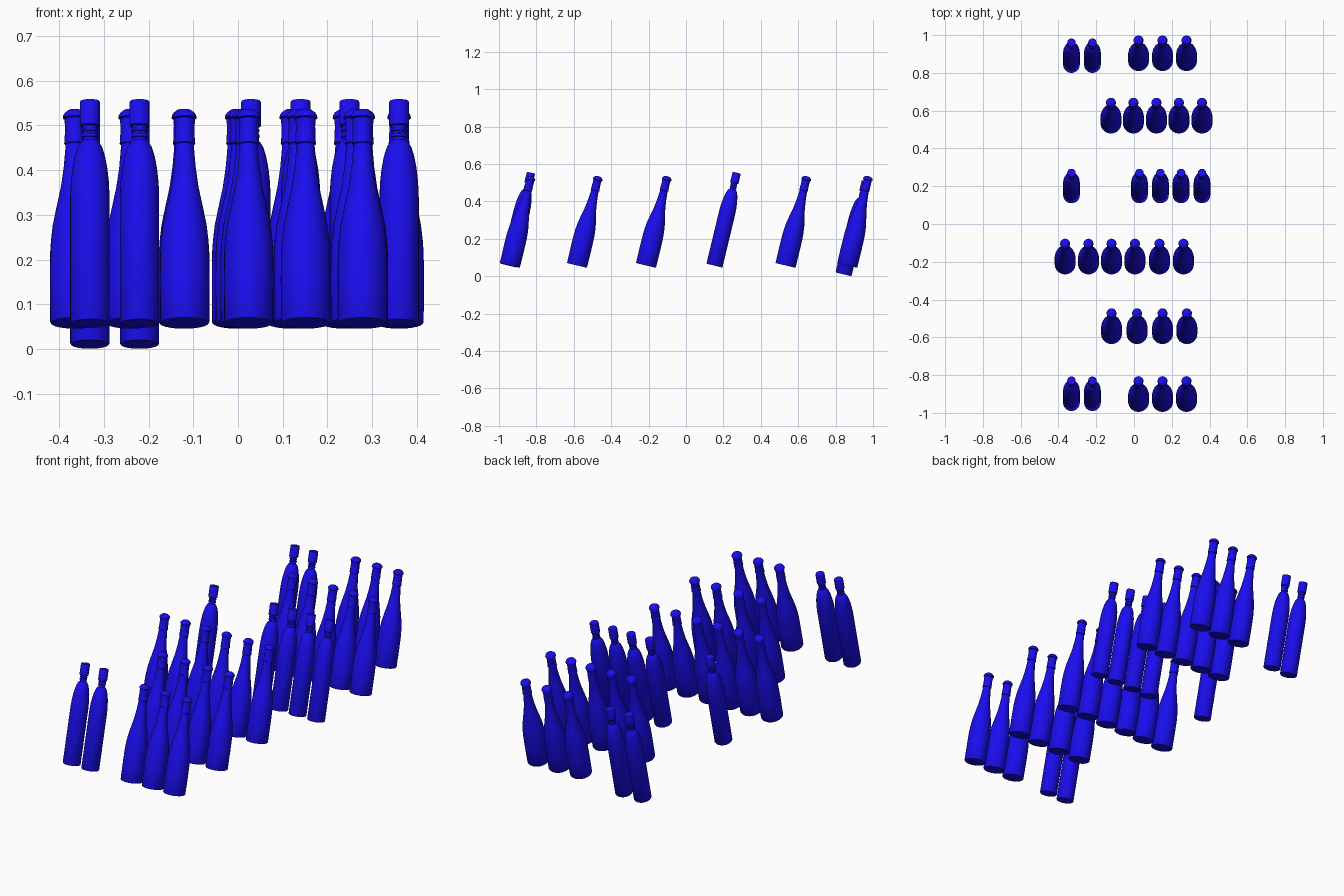
import bpy, bmesh, math
from mathutils import Matrix

if "Cube" in bpy.data.objects:
    bpy.data.objects.remove(bpy.data.objects["Cube"])

TILT = math.radians(13.5)
SEGMENTS = 32

glass = bpy.data.materials.new("blue_glass")
glass.diffuse_color = (0.01, 0.004, 0.85, 1)
glass.use_nodes = True
glass.node_tree.nodes["Principled BSDF"].inputs["Base Color"].default_value = glass.diffuse_color


def lathe(bm, profile):
    """Spin a (radius, height) outline around z into a closed surface."""
    rings = []
    for r, h in profile:
        if r == 0:
            rings.append([bm.verts.new((0, 0, h))])
        else:
            rings.append([bm.verts.new((r * math.cos(a), r * math.sin(a), h))
                          for a in (2 * math.pi * i / SEGMENTS for i in range(SEGMENTS))])
    for low, high in zip(rings, rings[1:]):
        for i in range(SEGMENTS):
            j = (i + 1) % SEGMENTS
            if len(low) == 1:
                bm.faces.new((low[0], high[j], high[i]))
            elif len(high) == 1:
                bm.faces.new((low[i], low[j], high[0]))
            else:
                bm.faces.new((low[i], low[j], high[j], high[i]))


def bottle_mesh(name, *profiles):
    bm = bmesh.new()
    for p in profiles:
        lathe(bm, p)
    mesh = bpy.data.meshes.new(name)
    bm.to_mesh(mesh)
    bm.free()
    mesh.materials.append(glass)
    mesh.shade_smooth()
    mesh.set_sharp_from_angle(angle=math.radians(35))
    return mesh


# Sloping-shouldered sparkling wine bottle: body, foil band, mushroom stopper
sparkling = bottle_mesh(
    "sparkling_bottle",
    [(0, 0), (.053, 0), (.055, .003), (.0555, .10), (.055, .16), (.053, .19),
     (.049, .225), (.041, .265), (.031, .312), (.0245, .358), (.0205, .405),
     (.0205, .410), (.0235, .412), (.0225, .420), (.0215, .455), (.0225, .460),
     (.0225, .468), (.019, .470), (.019, .476), (0, .476)],
    [(0, .468), (.021, .468), (.0265, .471), (.0255, .477), (.022, .483),
     (.014, .489), (0, .491)])

# Round-shouldered slim bottle: body, neck with rings, tall cap
slim = bottle_mesh(
    "slim_bottle",
    [(0, 0), (.042, 0), (.044, .003), (.044, .29), (.0425, .325), (.039, .357),
     (.034, .384), (.028, .404), (.021, .416), (.016, .420), (.016, .426),
     (.0185, .427), (.0185, .434), (.016, .435), (.016, .440), (.0185, .441),
     (.0185, .446), (.016, .447), (.016, .455), (0, .455)],
    [(0, .453), (.021, .453), (.0225, .455), (.0225, .508), (.021, .511), (0, .511)])

# Rows from back to front: mesh, base height, base y, x positions
SPARK_Z, SLIM_Z, LOW_Z = .058, .057, .0105
rows = [
    (slim, LOW_Z, .842, (-.331, -.22)),
    (sparkling, SPARK_Z, .862, (.024, .151, .278)),
    (sparkling, SPARK_Z, .532, (-.122, -.003, .119, .238, .36)),
    (slim, SLIM_Z, .152, (-.331, .029, .14, .249, .36)),
    (sparkling, SPARK_Z, -.214, (-.365, -.241, -.119, .005, .135, .262)),
    (sparkling, SPARK_Z, -.583, (-.119, .016, .151, .28)),
    (slim, SLIM_Z, -.948, (-.331, -.22)),
    (sparkling, SPARK_Z, -.942, (.024, .151, .278)),
]

# Every bottle leans back by the same angle
for mesh, z, y, xs in rows:
    for x in xs:
        bottle = bpy.data.objects.new(mesh.name, mesh)
        bottle.matrix_world = Matrix.Translation((x, y, z)) @ Matrix.Rotation(-TILT, 4, 'X')
        bpy.context.collection.objects.link(bottle)
